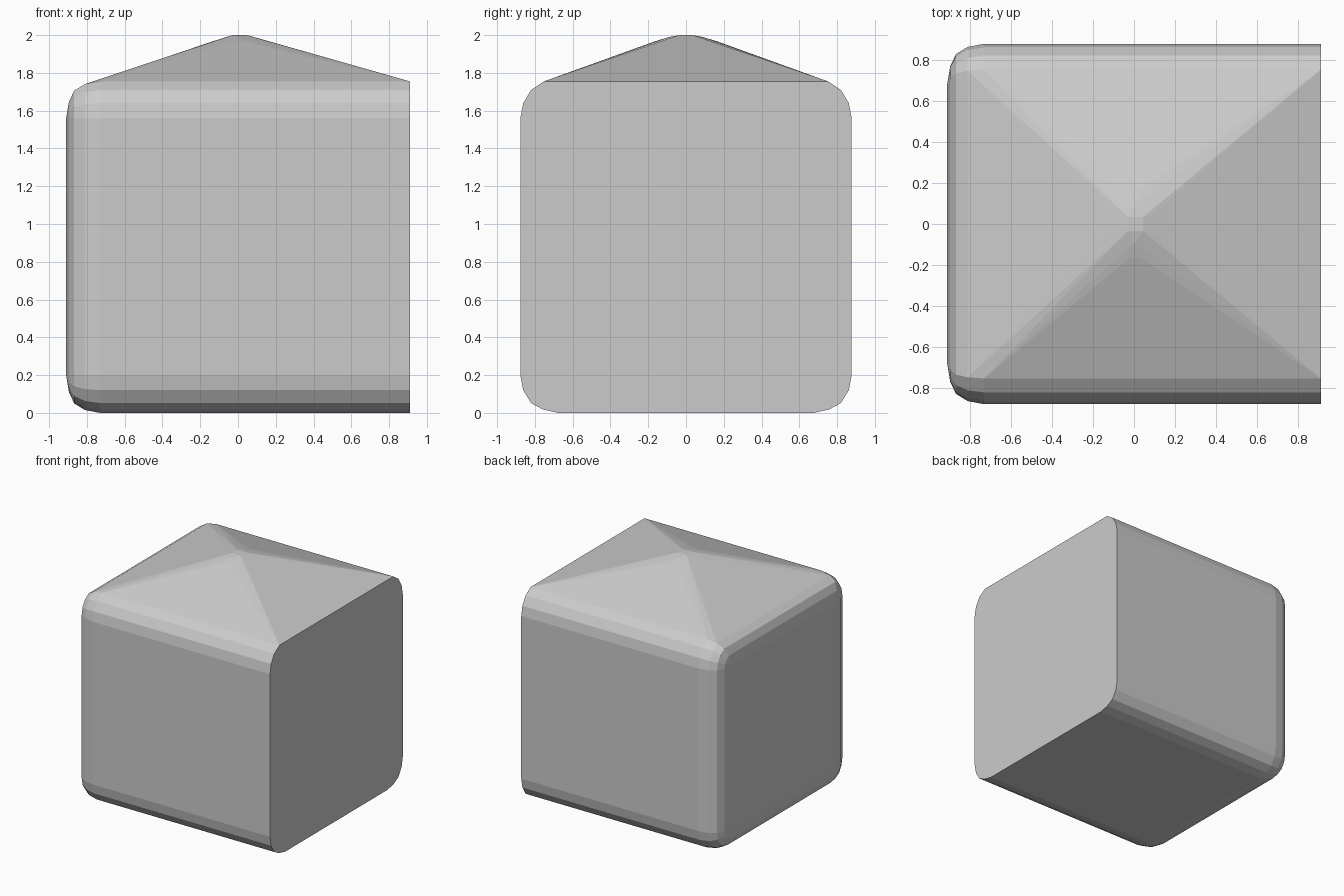
import bpy, bmesh, math

if "Cube" in bpy.data.objects:
    bpy.data.objects.remove(bpy.data.objects["Cube"])

# Rounded corner profiles as (y, z) offsets from the corner centres
LOWER = [(0.2, 0.0), (0.185, -0.08), (0.143, -0.148), (0.08, -0.182), (0.0, -0.2)]
UPPER = [(0.2, 0.0), (0.185, 0.08), (0.143, 0.15), (0.075, 0.195)]
CY, Z_LOW, Z_HIGH, R = 0.677, 0.2, 1.56, 0.2


def section(x, inset):
    """Rounded rectangle across the body at x, shrunk by inset."""
    k = (R - inset) / R
    pts = []
    for side in (-1, 1):
        for profile, z in ((LOWER, Z_LOW), (UPPER, Z_HIGH)):
            pts += [(x, side * (CY + k * dy), z + k * dz) for dy, dz in profile]
    return pts


# Body: flat cut end at +x, rounded end at -x
points = []
for x, inset in ((0.91, 0), (-0.73, 0), (-0.81, 0.015), (-0.867, 0.05),
                 (-0.895, 0.11), (-0.91, 0.2)):
    points += section(x, inset)

# Blunted roof peak
for x, y, z in ((-0.03, 0.035, 2.0), (0.045, 0.035, 2.0), (-0.13, 0.045, 1.968),
                (0.095, 0.05, 1.987), (-0.02, 0.165, 1.967), (0.03, 0.165, 1.967),
                (0.0, 0.09, 1.99)):
    points += [(x, y, z), (x, -y, z)]

# The solid is convex, so skin the sections and the peak together
bm = bmesh.new()
for p in points:
    bm.verts.new(p)
bmesh.ops.remove_doubles(bm, verts=bm.verts, dist=0.0005)
bmesh.ops.convex_hull(bm, input=bm.verts)
bmesh.ops.delete(bm, geom=[v for v in bm.verts if not v.link_faces], context='VERTS')
bmesh.ops.dissolve_limit(bm, angle_limit=math.radians(0.5), verts=bm.verts, edges=bm.edges)
bmesh.ops.recalc_face_normals(bm, faces=bm.faces)
mesh = bpy.data.meshes.new("peaked_block")
bm.to_mesh(mesh)
bm.free()
bpy.context.collection.objects.link(bpy.data.objects.new("peaked_block", mesh))
